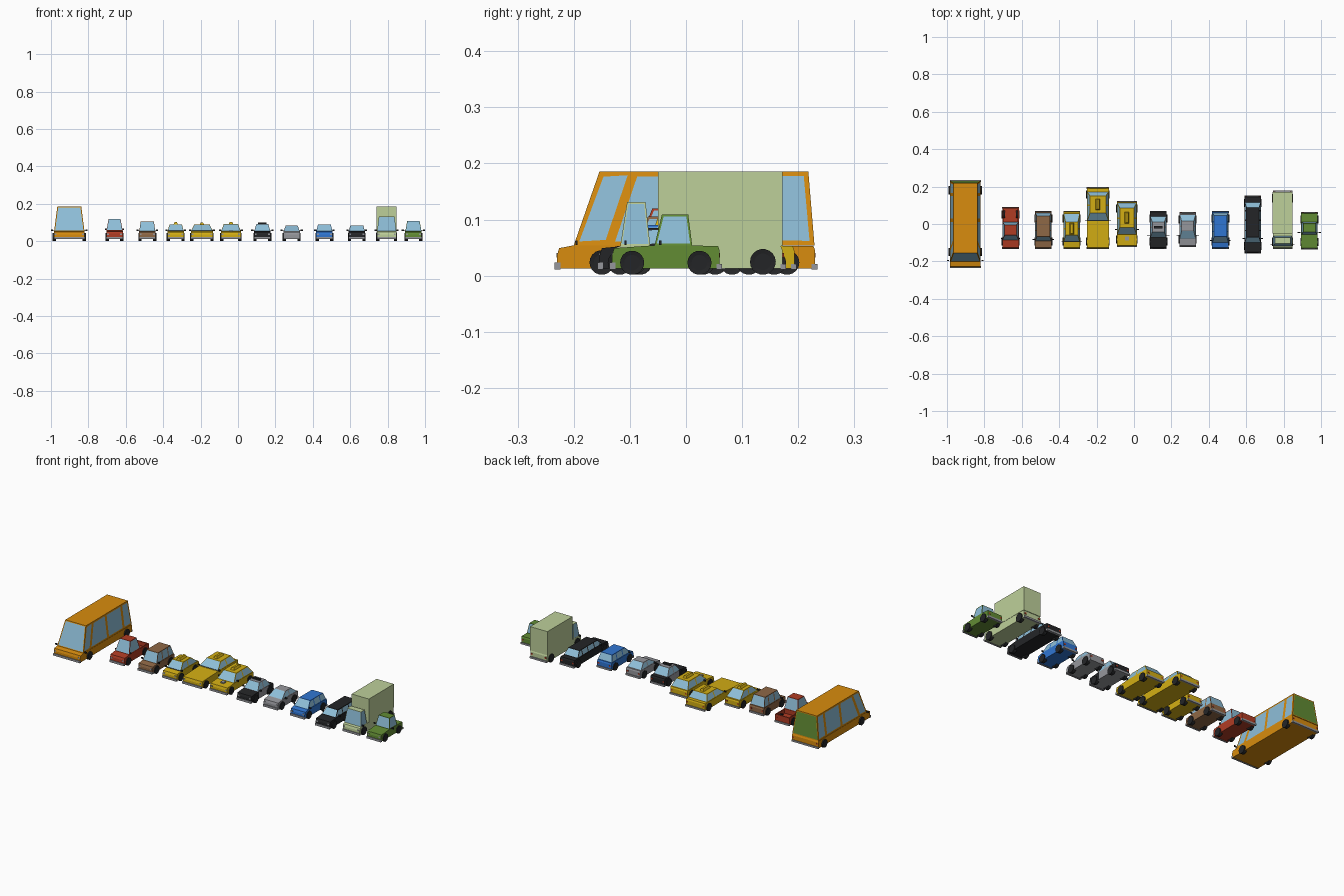
import bpy, bmesh, math
from mathutils import Vector, Matrix

if "Cube" in bpy.data.objects:
    bpy.data.objects.remove(bpy.data.objects["Cube"])


def lin(c):
    c /= 255
    return c / 12.92 if c <= 0.04045 else ((c + 0.055) / 1.055) ** 2.4


COLOURS = {
    "orange": (216, 140, 14), "yellow": (212, 175, 20), "red": (176, 60, 36),
    "brown": (143, 104, 70), "blue": (48, 118, 210), "black": (36, 37, 39),
    "green": (98, 140, 52), "pale_green": (190, 208, 154),
    "glass_blue": (142, 190, 216), "grey": (150, 151, 156),
}
MATS = {}
for cname, rgb in COLOURS.items():
    m = bpy.data.materials.new(cname)
    m.diffuse_color = (*[lin(c) for c in rgb], 1)
    m.use_nodes = True
    m.node_tree.nodes["Principled BSDF"].inputs["Base Color"].default_value = m.diffuse_color
    MATS[cname] = m

BOTTOM, BELT = 0.0125, 0.054


def finish(name, bm, *mats):
    bmesh.ops.recalc_face_normals(bm, faces=bm.faces)
    me = bpy.data.meshes.new(name)
    bm.to_mesh(me)
    bm.free()
    for c in mats:
        me.materials.append(MATS[c])
    ob = bpy.data.objects.new(name, me)
    bpy.context.collection.objects.link(ob)
    return ob


def prism(x, profile):
    """Side profile of (y, z, half width) points, spanned across x."""
    bm = bmesh.new()
    left = [bm.verts.new((x - h, y, z)) for y, z, h in profile]
    right = [bm.verts.new((x + h, y, z)) for y, z, h in profile]
    bm.faces.new(left)
    bm.faces.new(right[::-1])
    n = len(profile)
    for i in range(n):
        j = (i + 1) % n
        bm.faces.new((left[i], right[i], right[j], left[j]))
    bmesh.ops.recalc_face_normals(bm, faces=bm.faces)
    return bm


def cut(bm, y, z, tilt=0):
    bmesh.ops.bisect_plane(bm, geom=bm.verts[:] + bm.edges[:] + bm.faces[:],
                           plane_co=(0, y, z), plane_no=(0, 1, -tilt))


def box(name, colour, x, y0, y1, z0, z1, h):
    return finish(name, prism(x, [(y0, z0, h), (y0, z1, h), (y1, z1, h), (y1, z0, h)]), colour)


def cabin(name, x, colour, shape, top, h0, h1, cuts=(), side=0.005, rear="glass_blue", base=BELT):
    """Tapered cabin; every upright panel gets an inset window."""
    fb, ft, rt, rb = shape
    bm = prism(x, [(fb, base, h0), (ft, top, h1), (rt, top, h1), (rb, base, h0)])
    for y, tilt in cuts:
        cut(bm, y, base, tilt)
    bm.normal_update()
    panes = [f for f in bm.faces if abs(f.normal.z) < 0.92]
    for f in panes:
        is_side = abs(f.normal.x) > 0.5
        is_rear = f.normal.y > 0.3 and not is_side
        bmesh.ops.inset_individual(bm, faces=[f], thickness=side if is_side else side * 0.6)
        f.material_index = 2 if is_rear else 1
    finish(name, bm, colour, "glass_blue", rear)


def wheels(name, x, h, ys, r=0.0215):
    for y in ys:
        for s, label in ((-1, "left"), (1, "right")):
            bm = bmesh.new()
            bmesh.ops.create_cone(bm, cap_ends=True, segments=18, radius1=r, radius2=r, depth=0.018,
                                  matrix=Matrix.Translation((x + s * (h - 0.005), y, r + 0.0015))
                                  @ Matrix.Rotation(math.pi / 2, 4, "Y"))
            caps = [f for f in bm.faces if len(f.verts) > 4]
            bmesh.ops.inset_individual(bm, faces=caps, thickness=r * 0.35, depth=-0.002)
            finish(f"{name}_{label}_wheel", bm, "black")


def trim(name, x, h, f, r, mirror_y, mirror_h, mirror_z=0.058):
    """Bumpers, lamps and mirrors."""
    box(f"{name}_front_bumper", "grey", x, f - 0.004, f + 0.006, 0.011, 0.023, h + 0.001)
    box(f"{name}_rear_bumper", "grey", x, r - 0.006, r + 0.004, 0.011, 0.021, h + 0.001)
    for s in (-1, 1):
        lx = x + s * (h - 0.009)
        box(f"{name}_headlamp", "grey", lx, f - 0.001, f + 0.006, 0.032, 0.040, 0.005)
        box(f"{name}_tail_lamp", "red", lx, r - 0.006, r + 0.001, 0.032, 0.040, 0.005)
        box(f"{name}_mirror", "black", x + s * (mirror_h - 0.006), mirror_y - 0.002,
            mirror_y + 0.002, mirror_z - 0.003, mirror_z + 0.005, 0.006)
    arm = mirror_h - 0.01
    box(f"{name}_mirror_arm", "black", x, mirror_y - 0.001, mirror_y + 0.001,
        mirror_z - 0.003, mirror_z - 0.001, arm)


def body(x, h, f, r, fb):
    return prism(x, [(f, BOTTOM, h), (f, 0.036, h), (f + 0.004, 0.049, h), (fb, BELT, h),
                     (r - 0.003, BELT - 0.001, h), (r, 0.045, h), (r, BOTTOM, h)])


# name: colour, x, half width, front, rear, cabin shape, roof height, roof half width, window cuts, mirrors
CARS = {
    "wagon": ("brown", -0.485, 0.044, -0.13, 0.066, (-0.09, -0.068, 0.042, 0.06), 0.105, 0.035,
              (-0.035, 0.015), -0.083, 0.058),
    "small_taxi": ("yellow", -0.333, 0.044, -0.13, 0.066, (-0.095, -0.06, 0.01, 0.055), 0.09, 0.033,
                   (-0.025,), -0.095, 0.055),
    "long_taxi": ("yellow", -0.193, 0.059, -0.13, 0.193, (0.015, 0.06, 0.15, 0.172), 0.088, 0.042,
                  (0.1,), 0.018, 0.07),
    "wide_taxi": ("yellow", -0.038, 0.053, -0.118, 0.118, (-0.055, -0.018, 0.085, 0.112), 0.092, 0.038,
                  (0.03,), -0.03, 0.064),
    "patrol_car": ("grey", 0.13, 0.044, -0.13, 0.066, (-0.072, -0.042, 0.01, 0.04), 0.092, 0.032,
                   (-0.018,), -0.06, 0.06),
    "sedan": ("grey", 0.287, 0.044, -0.119, 0.06, (-0.08, -0.035, 0.015, 0.05), 0.083, 0.032,
              (-0.012,), -0.06, 0.06),
    "hatchback": ("blue", 0.462, 0.044, -0.13, 0.066, (-0.1, -0.068, 0.045, 0.06), 0.09, 0.034,
                  (-0.04, 0.012), -0.088, 0.055),
    "limousine": ("black", 0.635, 0.044, -0.154, 0.148, (-0.1, -0.07, 0.088, 0.115), 0.085, 0.034,
                  (-0.035, 0.02, 0.07), -0.077, 0.056),
    "compact_car": ("green", 0.938, 0.044, -0.132, 0.06, (-0.056, -0.043, 0.004, 0.011), 0.109, 0.033,
                    (), -0.046, 0.063),
}
for name, (col, x, h, f, r, shape, top, h1, cuts, my, mh) in CARS.items():
    bm = body(x, h, f, r, shape[0])
    if name == "patrol_car":
        # dark bonnet and boot, light doors
        cut(bm, shape[0] + 0.012, 0)
        cut(bm, shape[3] - 0.018, 0)
        for face in bm.faces:
            y = face.calc_center_median().y
            if face.normal.z > -0.5 and not shape[0] + 0.012 < y < shape[3] - 0.018:
                face.material_index = 1
    finish(f"{name}_body", bm, col, "black")
    cabin(f"{name}_cabin", x, col, shape, top, h - 0.001, h1, [(y, 0) for y in cuts])
    wheels(name, x, h, (f + 0.036, r - 0.036))
    trim(name, x, h, f, r, my, mh)
    mid = (shape[1] + shape[2]) / 2
    if "taxi" in name:
        # ridge-shaped roof sign
        finish(f"{name}_roof_sign", prism(x, [(mid - 0.03, top, 0.012), (mid - 0.026, top + 0.012, 0.006),
               (mid + 0.026, top + 0.012, 0.006), (mid + 0.03, top, 0.012)]), col)

# extras: patrol light bar, taxi bonnet scoop
box("patrol_car_light_bar", "black", 0.13, -0.024, -0.012, 0.092, 0.101, 0.022)
box("wide_taxi_bonnet_scoop", "grey", -0.038, -0.087, -0.066, 0.05, 0.057, 0.011)

# red pickup with open bed
px, ph = -0.66, 0.044
finish("pickup_body", prism(px, [(-0.13, BOTTOM, ph), (-0.13, 0.04, ph), (-0.126, 0.052, ph),
       (-0.085, 0.057, ph), (0.012, 0.057, ph), (0.012, 0.032, ph), (0.088, 0.032, ph),
       (0.088, BOTTOM, ph)]), "red")
for s, side in ((-1, "left"), (1, "right")):
    box(f"pickup_bed_{side}_wall", "red", px + s * 0.041, 0.012, 0.088, 0.032, 0.055, 0.003)
box("pickup_tailgate", "red", px, 0.082, 0.088, 0.032, 0.055, 0.04)
cabin("pickup_cabin", px, "red", (-0.085, -0.06, -0.005, 0.01), 0.12, 0.043, 0.032, base=0.057)
wheels("pickup", px, ph, (-0.094, 0.052))
trim("pickup", px, ph, -0.13, 0.088, -0.078, 0.05, 0.062)

# pale box truck
tx, th = 0.795, 0.052
finish("truck_body", body(tx, th, -0.13, 0.172, -0.115), "pale_green")
cabin("truck_cabin", tx, "pale_green", (-0.117, -0.105, -0.072, -0.064), 0.131, 0.051, 0.042, side=0.004)
box("truck_cargo_box", "pale_green", tx, -0.05, 0.172, 0.053, 0.186, 0.0535)
wheels("truck", tx, th, (-0.094, 0.137), 0.023)
trim("truck", tx, th, -0.13, 0.174, -0.108, 0.064)

# orange bus
bx, bh = -0.902, 0.082
finish("bus_body", body(bx, bh, -0.23, 0.23, -0.2), "orange")
cabin("bus_cabin", bx, "orange", (-0.2, -0.154, 0.218, 0.229), 0.186, 0.081, 0.064,
      ((-0.136, 0.317), (0.02, 0), (0.158, 0)), side=0.012, rear="green")
wheels("bus", bx, bh + 0.003, (-0.15, 0.18), 0.022)
trim("bus", bx, bh, -0.23, 0.23, -0.195, 0.098)
